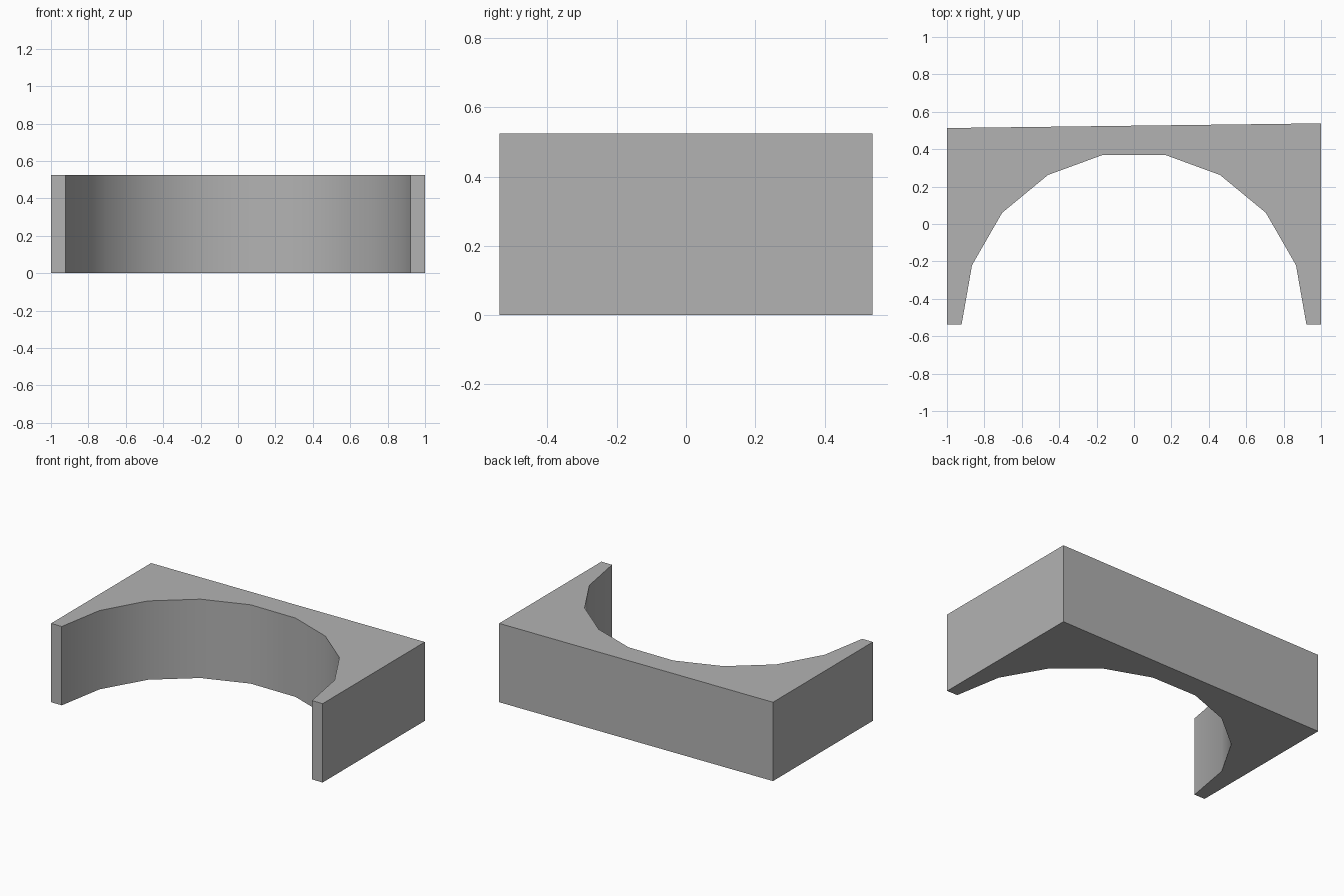
import bpy
import bmesh
from math import radians

HEIGHT = 0.525
FRONT = -0.538

cube = bpy.data.objects.get("Cube")
if cube:
    bpy.data.objects.remove(cube, do_unlink=True)

# Plain grey material
grey = bpy.data.materials.new("plain_grey")
grey.use_nodes = True
colour = (0.45, 0.45, 0.45, 1)
grey.diffuse_color = colour
grey.node_tree.nodes["Principled BSDF"].inputs["Base Color"].default_value = colour

# Half of the faceted arch, mirrored to make the full opening
half_arch = [(0.922, FRONT), (0.866, -0.22), (0.705, 0.06), (0.46, 0.262), (0.165, 0.37)]
arch = half_arch + [(-x, y) for x, y in reversed(half_arch)]

# Outer outline, with a slightly slanted back
outline = arch + [(-1, FRONT), (-1, 0.513), (1, 0.538), (1, FRONT)]

# Extrude the plan upwards
bm = bmesh.new()
base = bm.faces.new([bm.verts.new((x, y, 0)) for x, y in outline])
top = bmesh.ops.extrude_face_region(bm, geom=[base], use_keep_orig=True)
for v in top["geom"]:
    if isinstance(v, bmesh.types.BMVert):
        v.co.z = HEIGHT
bmesh.ops.recalc_face_normals(bm, faces=bm.faces)

mesh = bpy.data.meshes.new("arch_block")
bm.to_mesh(mesh)
bm.free()
mesh.materials.append(grey)
block = bpy.data.objects.new("arch_block", mesh)
bpy.context.collection.objects.link(block)

# Smooth the arch while keeping the block edges sharp
bpy.ops.object.select_all(action="DESELECT")
block.select_set(True)
bpy.context.view_layer.objects.active = block
bpy.ops.object.shade_smooth_by_angle(angle=radians(35))
